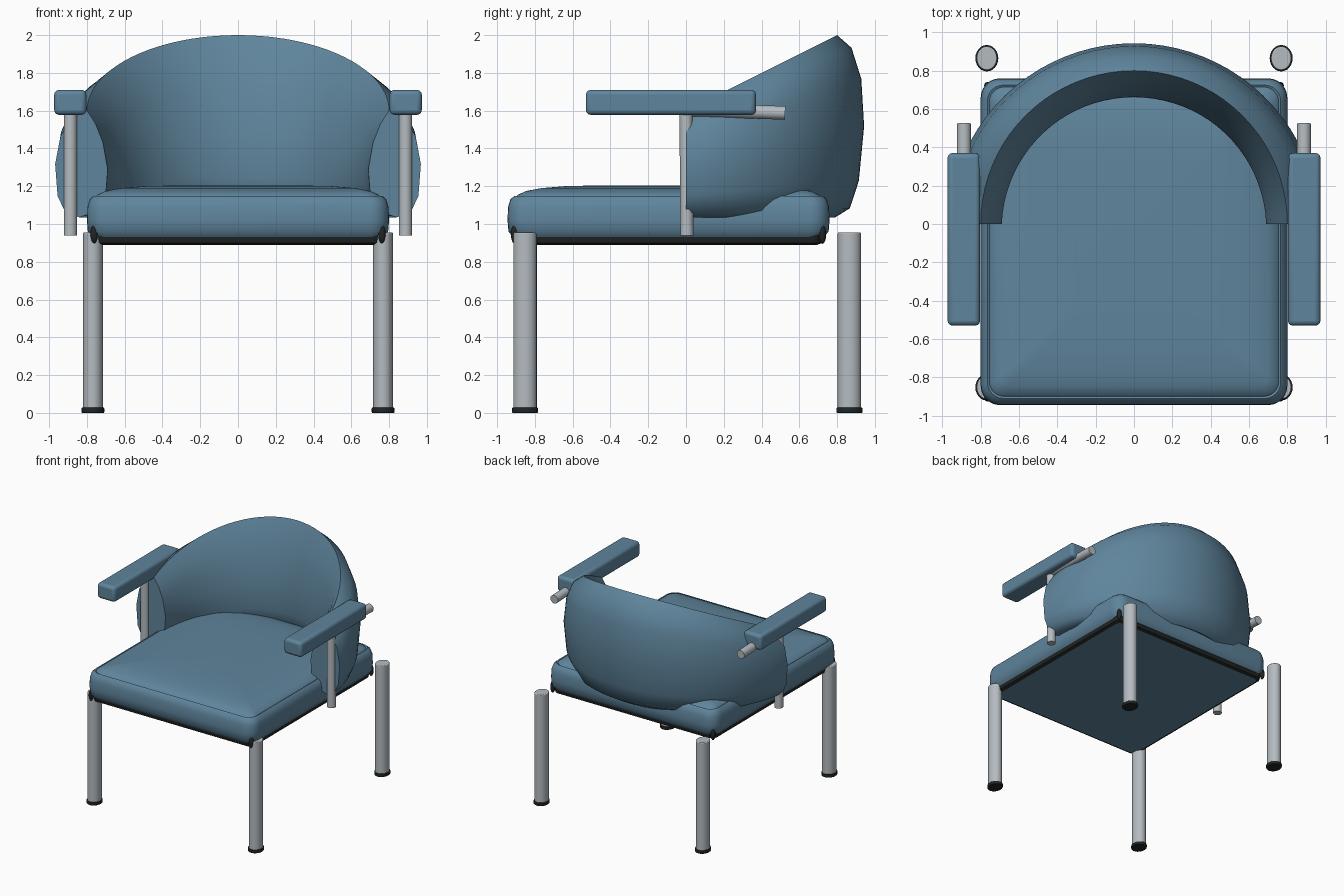
import bpy, bmesh, math
from mathutils import Vector

cube = bpy.data.objects.get("Cube")
if cube:
    bpy.data.objects.remove(cube, do_unlink=True)


def material(name, colour):
    m = bpy.data.materials.new(name)
    m.use_nodes = True
    m.diffuse_color = (*colour, 1)
    m.node_tree.nodes["Principled BSDF"].inputs["Base Color"].default_value = (*colour, 1)
    return m


BLUE = material("blue upholstery", (0.115, 0.235, 0.335))
METAL = material("brushed metal", (0.46, 0.50, 0.53))
BLACK = material("black plastic", (0.015, 0.018, 0.018))


def finish(name, bm, mats, angle=40, bevel=0.0):
    bmesh.ops.recalc_face_normals(bm, faces=bm.faces)
    mesh = bpy.data.meshes.new(name)
    bm.to_mesh(mesh)
    bm.free()
    ob = bpy.data.objects.new(name, mesh)
    bpy.context.collection.objects.link(ob)
    for m in mats:
        mesh.materials.append(m)
    if bevel:
        mod = ob.modifiers.new("rounded edges", 'BEVEL')
        mod.width, mod.segments = bevel, 3
        mod.limit_method, mod.angle_limit = 'ANGLE', math.radians(50)
    bpy.ops.object.select_all(action='DESELECT')
    ob.select_set(True)
    bpy.context.view_layer.objects.active = ob
    bpy.ops.object.shade_smooth_by_angle(angle=math.radians(angle))
    return ob


def tube(name, a, b, rx, ry, mat, bevel=0.0):
    a, b = Vector(a), Vector(b)
    bm = bmesh.new()
    bmesh.ops.create_cone(bm, cap_ends=True, segments=24, radius1=1, radius2=1, depth=(b - a).length)
    bmesh.ops.scale(bm, vec=(rx, ry, 1), verts=bm.verts)
    turn = Vector((0, 0, 1)).rotation_difference(b - a).to_matrix()
    bmesh.ops.rotate(bm, matrix=turn, verts=bm.verts)
    bmesh.ops.translate(bm, vec=(a + b) / 2, verts=bm.verts)
    return finish(name, bm, [mat], bevel=bevel)


def skin(bm, rings, closed=True):
    """Join consecutive rings of vertices with quads and cap both ends."""
    for r, s in zip(rings, rings[1:]):
        for i in range(len(r)):
            j = (i + 1) % len(r)
            bm.faces.new((r[i], r[j], s[j], s[i]))
    return bm.faces.new(rings[0]), bm.faces.new(rings[-1])


def rounded_stack(levels, hx, y0, y1, radius):
    """Stack of rounded rectangles, each given as (inset, height)."""
    bm = bmesh.new()
    rings = []
    for inset, z in levels:
        r = max(radius - inset * 0.5, 0.03)
        cx, cy, hy = hx - inset - r, (y0 + y1) / 2, (y1 - y0) / 2 - inset - r
        ring = []
        for k, (sx, sy) in enumerate(((1, 1), (-1, 1), (-1, -1), (1, -1))):
            for step in range(7):
                a = math.pi / 2 * (k + step / 6)
                ring.append(bm.verts.new((sx * cx + r * math.cos(a), cy + sy * hy + r * math.sin(a), z)))
        rings.append(ring)
    return bm, skin(bm, rings)


# Seat cushion with a seam groove and a crowned top
levels = [(0.03, 0.93), (0.005, 0.96), (0, 1.02), (0.003, 1.09), (0.015, 1.13), (0.035, 1.148),
          (0.045, 1.142), (0.055, 1.155), (0.1, 1.175), (0.18, 1.19), (0.3, 1.2), (0.5, 1.205)]
bm, _ = rounded_stack(levels, 0.8, -0.945, 0.76, 0.1)
finish("seat_cushion", bm, [BLUE])

# Black seat base with an upholstered panel underneath
bm, (bottom, _) = rounded_stack([(0.035, 0.89), (0.01, 0.9), (0, 0.95)], 0.775, -0.915, 0.73, 0.06)
bmesh.ops.inset_region(bm, faces=[bottom], thickness=0.11)
bottom.material_index = 1
finish("seat_base", bm, [BLACK, BLUE])

# Dark corner inserts at the lower cushion corners
for x, xs in ((0.762, "left"), (-0.762, "right")):
    for y, ys in ((-0.907, "front"), (0.722, "back")):
        bm = bmesh.new()
        bmesh.ops.create_uvsphere(bm, u_segments=12, v_segments=8, radius=1)
        bmesh.ops.scale(bm, vec=(0.02, 0.02, 0.05), verts=bm.verts)
        bmesh.ops.translate(bm, vec=(x, y, 0.945), verts=bm.verts)
        finish(f"corner_insert_{ys}_{xs}", bm, [BLACK])

# Wraparound backrest: lens section swept round half a circle, cut by a sloping rim
section = [(0.84, 0), (0.915, 0.05), (0.955, 0.2), (0.968, 0.5), (0.94, 0.76), (0.88, 0.93), (0.8, 1),
           (0.755, 0.88), (0.715, 0.7), (0.69, 0.45), (0.7, 0.22), (0.74, 0.06)]
bm = bmesh.new()
rings = []
for k in range(41):
    a = math.pi * k / 40
    ring = []
    for r, t in section:
        r -= 0.05 * math.sin(a) * (1 - t)
        z = 1.035 + t * (0.565 + 0.4 * math.sin(a))
        ring.append(bm.verts.new((r * math.cos(a), r * math.sin(a), z)))
    rings.append(ring)
skin(bm, rings)
finish("backrest", bm, [BLUE], angle=48)

# Legs, feet, arm posts, rails and arm pads on both sides
for s, side in ((1, "left"), (-1, "right")):
    for y, end in ((-0.852, "front"), (0.865, "back")):
        x = s * 0.768
        tube(f"{end}_{side}_leg", (x, y, 0.02), (x, y, 0.955), 0.053, 0.062, METAL, 0.006)
        tube(f"{end}_{side}_foot", (x, y, 0), (x, y, 0.028), 0.06, 0.069, BLACK, 0.005)
    x = s * 0.887
    tube(f"{side}_arm_post", (x, 0.005, 0.94), (x, 0, 1.62), 0.035, 0.035, METAL)
    tube(f"{side}_arm_rail", (x, -0.02, 1.608), (x, 0.525, 1.588), 0.036, 0.036, METAL)
    bm = bmesh.new()
    bmesh.ops.create_cube(bm, size=1)
    bmesh.ops.scale(bm, vec=(0.17, 0.9, 0.132), verts=bm.verts)
    bmesh.ops.translate(bm, vec=(s * 0.888, -0.08, 1.644), verts=bm.verts)
    finish(f"{side}_arm_pad", bm, [BLUE], bevel=0.025)
